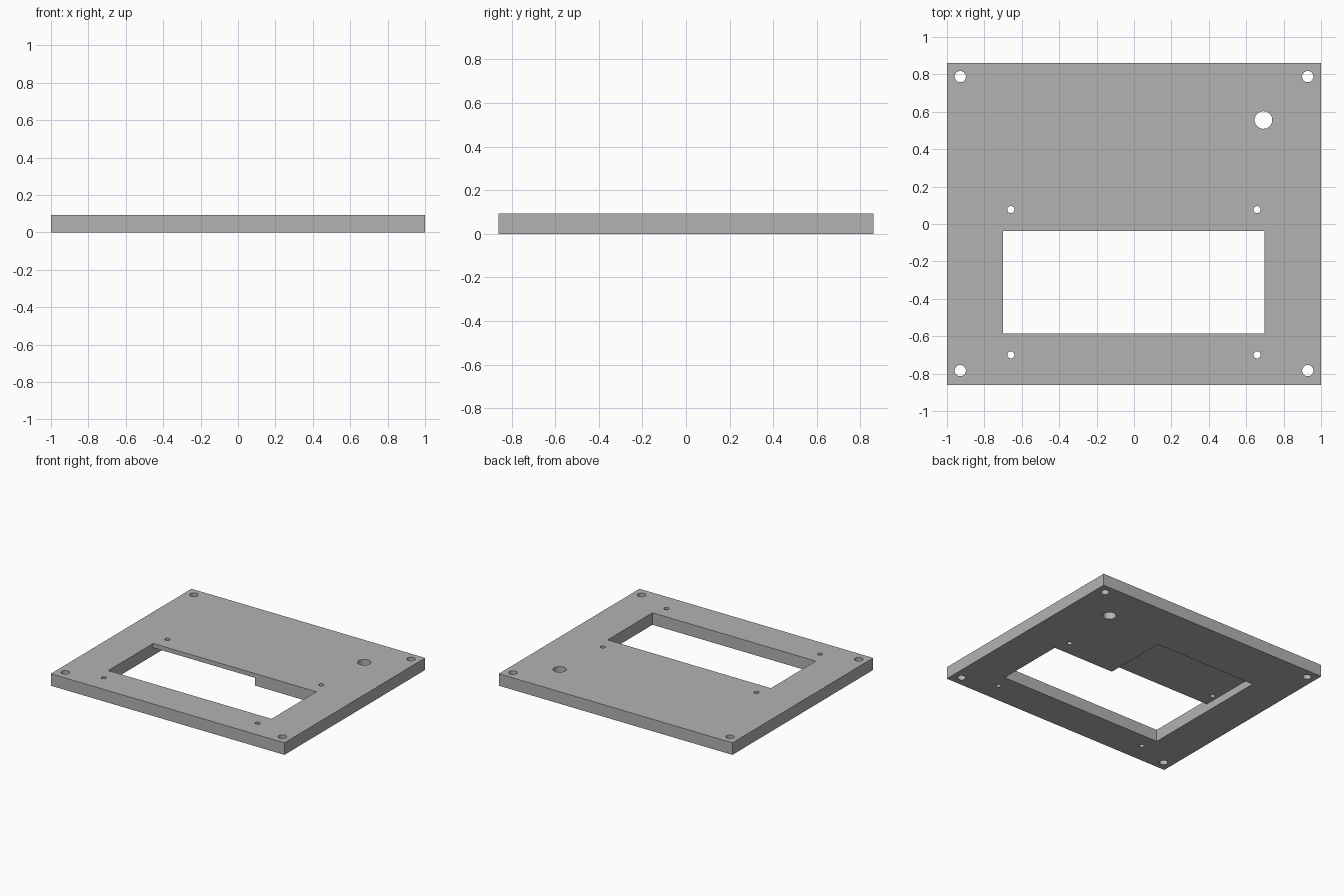
import bpy
import math

cube = bpy.data.objects.get("Cube")
if cube:
    bpy.data.objects.remove(cube, do_unlink=True)

WIDTH, DEPTH, THICK = 2.0, 1.72, 0.093

grey = bpy.data.materials.new("plain grey")
grey.use_nodes = True
grey.diffuse_color = (0.45, 0.45, 0.45, 1)
grey.node_tree.nodes["Principled BSDF"].inputs["Base Color"].default_value = grey.diffuse_color


def box(name, x0, x1, y0, y1, z0, z1):
    bpy.ops.mesh.primitive_cube_add(size=1, location=((x0 + x1) / 2, (y0 + y1) / 2, (z0 + z1) / 2))
    ob = bpy.context.object
    ob.name = name
    ob.scale = (x1 - x0, y1 - y0, z1 - z0)
    bpy.ops.object.transform_apply(location=True, rotation=False, scale=True)
    ob.data.materials.append(grey)
    return ob


def drill(name, x, y, radius):
    bpy.ops.mesh.primitive_cylinder_add(vertices=48, radius=radius, depth=1, location=(x, y, 0))
    ob = bpy.context.object
    ob.name = name
    ob.data.materials.append(grey)
    return ob


def cut(target, cutter):
    mod = target.modifiers.new(cutter.name, "BOOLEAN")
    mod.operation = "DIFFERENCE"
    mod.solver = "EXACT"
    mod.object = cutter
    bpy.context.view_layer.objects.active = target
    bpy.ops.object.modifier_apply(modifier=mod.name)
    bpy.data.objects.remove(cutter, do_unlink=True)


# Mounting plate
plate = box("panel_plate", -WIDTH / 2, WIDTH / 2, -DEPTH / 2, DEPTH / 2, 0, THICK)

# Display window, then the pocket on the underside that opens into it
cut(plate, box("window_cutter", -0.7, 0.697, -0.586, -0.037, -0.5, 0.5))
cut(plate, box("pocket_cutter", -0.7, 0.172, -0.1, 0.465, -0.5, 0.06))

# Corner screw holes and smaller display screw holes
for side in (-1, 1):
    for y in (-0.784, 0.788):
        cut(plate, drill("corner_hole_cutter", side * 0.929, y, 0.03))
    for y in (-0.7, 0.077):
        cut(plate, drill("display_hole_cutter", side * 0.658, y, 0.0185))

# Single large control hole
cut(plate, drill("control_hole_cutter", 0.692, 0.556, 0.047))

# Smooth hole walls, crisp plate edges
bpy.ops.object.select_all(action="DESELECT")
plate.select_set(True)
bpy.context.view_layer.objects.active = plate
bpy.ops.object.shade_smooth_by_angle(angle=math.radians(30))
